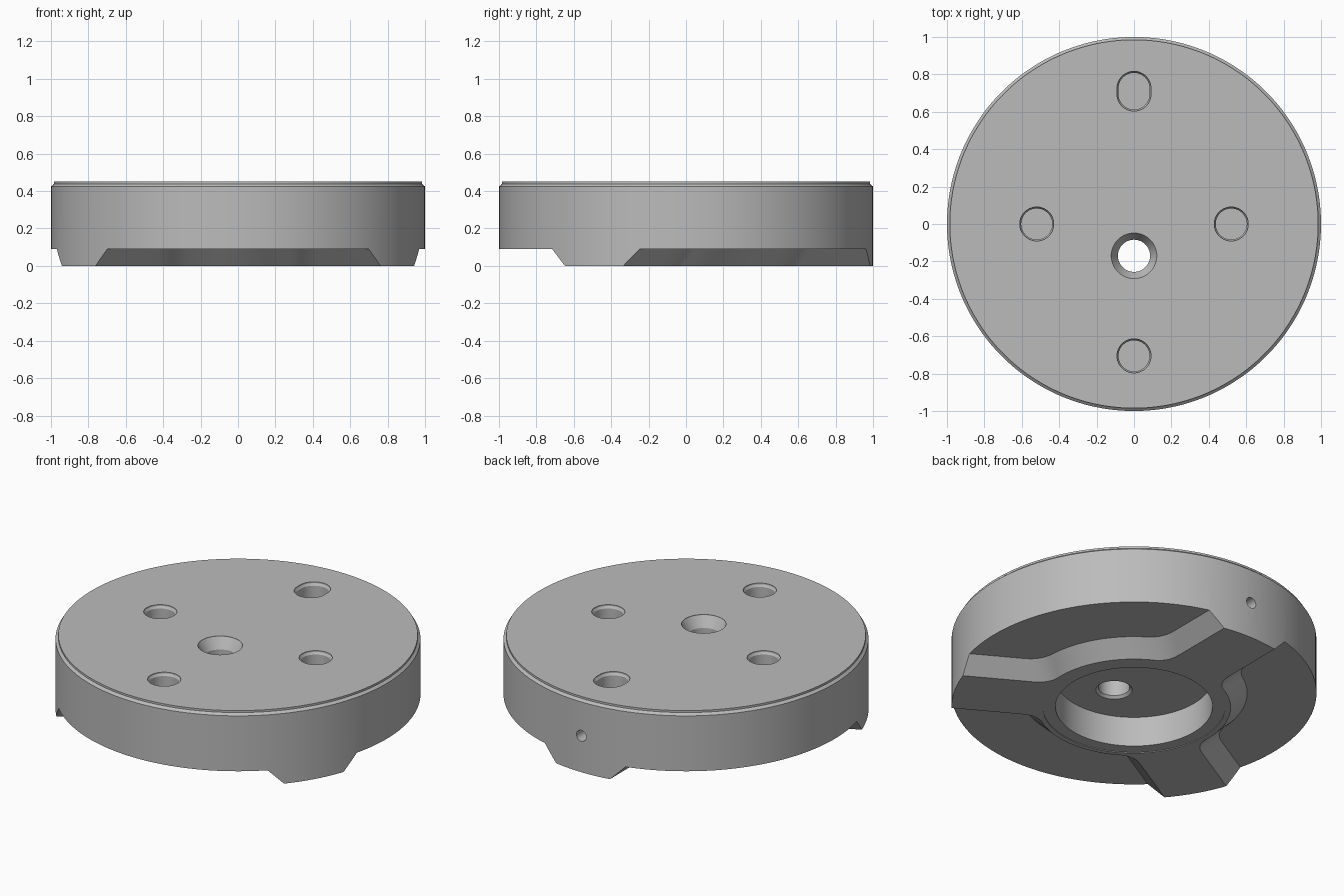
import bpy, bmesh, math
from mathutils import Vector, Matrix

cube = bpy.data.objects.get("Cube")
if cube:
    bpy.data.objects.remove(cube, do_unlink=True)

SEG = 128
FLOOR = 0.09       # height of the pockets between the three feet
ARM = 0.18         # half width of a foot arm
HUB = 0.53         # radius of the central hub

metal = bpy.data.materials.new("grey metal")
metal.use_nodes = True
GREY = (0.5, 0.5, 0.5, 1)
metal.diffuse_color = GREY
metal.node_tree.nodes["Principled BSDF"].inputs["Base Color"].default_value = GREY


def loft(name, rings):
    """Closed solid through rings with equal point counts."""
    bm = bmesh.new()
    loops = [[bm.verts.new(p) for p in ring] for ring in rings]
    for a, b in zip(loops, loops[1:]):
        for i in range(len(a)):
            j = (i + 1) % len(a)
            bm.faces.new((a[i], a[j], b[j], b[i]))
    bm.faces.new(loops[0][::-1])
    bm.faces.new(loops[-1])
    bmesh.ops.recalc_face_normals(bm, faces=bm.faces)
    mesh = bpy.data.meshes.new(name)
    bm.to_mesh(mesh)
    bm.free()
    mesh.materials.append(metal)
    obj = bpy.data.objects.new(name, mesh)
    bpy.context.collection.objects.link(obj)
    return obj


def ring(r, z, n=SEG, x=0, y=0, stretch=0):
    """Circle, or a slot when stretched along y."""
    pts = []
    for i in range(n):
        a = math.tau * (i + 0.5) / n
        s = math.sin(a)
        pts.append(Vector((x + r * math.cos(a), y + r * s + math.copysign(stretch, s), z)))
    return pts


def lathe(name, profile, **kw):
    return loft(name, [ring(r, z, **kw) for r, z in profile])


def pocket_ring(d, z, turn):
    """Sector outline between two arms, grown from the feet by d."""
    w, r = ARM + d, HUB + d
    spin = Matrix.Rotation(turn, 3, 'Z')
    start = math.asin(w / r) + 0.16
    end = math.radians(120) - start
    arc = [Vector((r * math.cos(a), r * math.sin(a), 0))
           for a in (start + (end - start) * i / 24 for i in range(25))]
    corner = Vector((math.sqrt(r * r - w * w), w, 0))
    side = corner + Vector((0.1, 0, 0))
    # rounded corner between arm and hub
    fillet = [side * (1 - t) ** 2 + corner * 2 * t * (1 - t) + arc[0] * t * t
              for t in (i / 8 for i in range(8))]
    half = [Vector((1.3, w, 0))] + fillet
    # reflect about the middle of the sector
    c, s = math.cos(math.radians(120)), math.sin(math.radians(120))
    other = [Vector((c * p.x + s * p.y, s * p.x - c * p.y, 0)) for p in reversed(half)]
    outer = [Vector((2 * math.cos(math.radians(a)), 2 * math.sin(math.radians(a)), 0))
             for a in (90, 60, 30)]
    return [spin @ p + Vector((0, 0, z)) for p in half + arc + other + outer]


# Main disc with stepped top rim
body = lathe("base_disc", [(1, 0), (1, 0.425), (0.985, 0.438), (0.985, 0.45)])

cutters = []

# Three sloped pockets leave the three feet standing
for k in range(3):
    turn = math.radians(90 + 120 * k)
    cutters.append(loft("pocket_cutter", [pocket_ring(-0.02, -0.02, turn),
                                          pocket_ring(FLOOR, FLOOR, turn)]))

# Shallow ring and deep round recess underneath
cutters.append(lathe("ring_cutter", [(0.5, -0.1), (0.5, 0.004)]))
cutters.append(lathe("recess_cutter", [(0.43, -0.1), (0.43, 0.185)]))

# Countersunk through hole
cutters.append(lathe("through_hole_cutter",
                     [(0.1, 0.1), (0.1, 0.185), (0.086, 0.2), (0.086, 0.385),
                      (0.122, 0.446), (0.122, 0.6)], n=48, y=-0.17))

# Blind holes and slot in the top
for x, y, stretch in ((0.52, 0, 0), (-0.52, 0, 0), (0, -0.705, 0), (0, 0.71, 0.015)):
    cutters.append(lathe("blind_hole_cutter",
                         [(0.083, 0.25), (0.083, 0.43), (0.091, 0.442), (0.091, 0.6)],
                         n=48, x=x, y=y, stretch=stretch))

# Radial pin hole in the back foot
pin = lathe("pin_hole_cutter", [(0.033, -0.15), (0.033, 0.15)], n=24)
pin.data.transform(Matrix.Translation((0, 1, 0.22)) @ Matrix.Rotation(math.pi / 2, 4, 'X'))
cutters.append(pin)

# Cut everything out of the disc
bpy.context.view_layer.objects.active = body
for cutter in cutters:
    cutter.hide_render = True
    mod = body.modifiers.new("cut", 'BOOLEAN')
    mod.operation = 'DIFFERENCE'
    mod.solver = 'EXACT'
    mod.object = cutter
    bpy.ops.object.modifier_apply(modifier=mod.name)
    bpy.data.objects.remove(cutter, do_unlink=True)

bpy.ops.object.select_all(action='DESELECT')
body.select_set(True)
bpy.ops.object.shade_smooth_by_angle(angle=math.radians(25))
